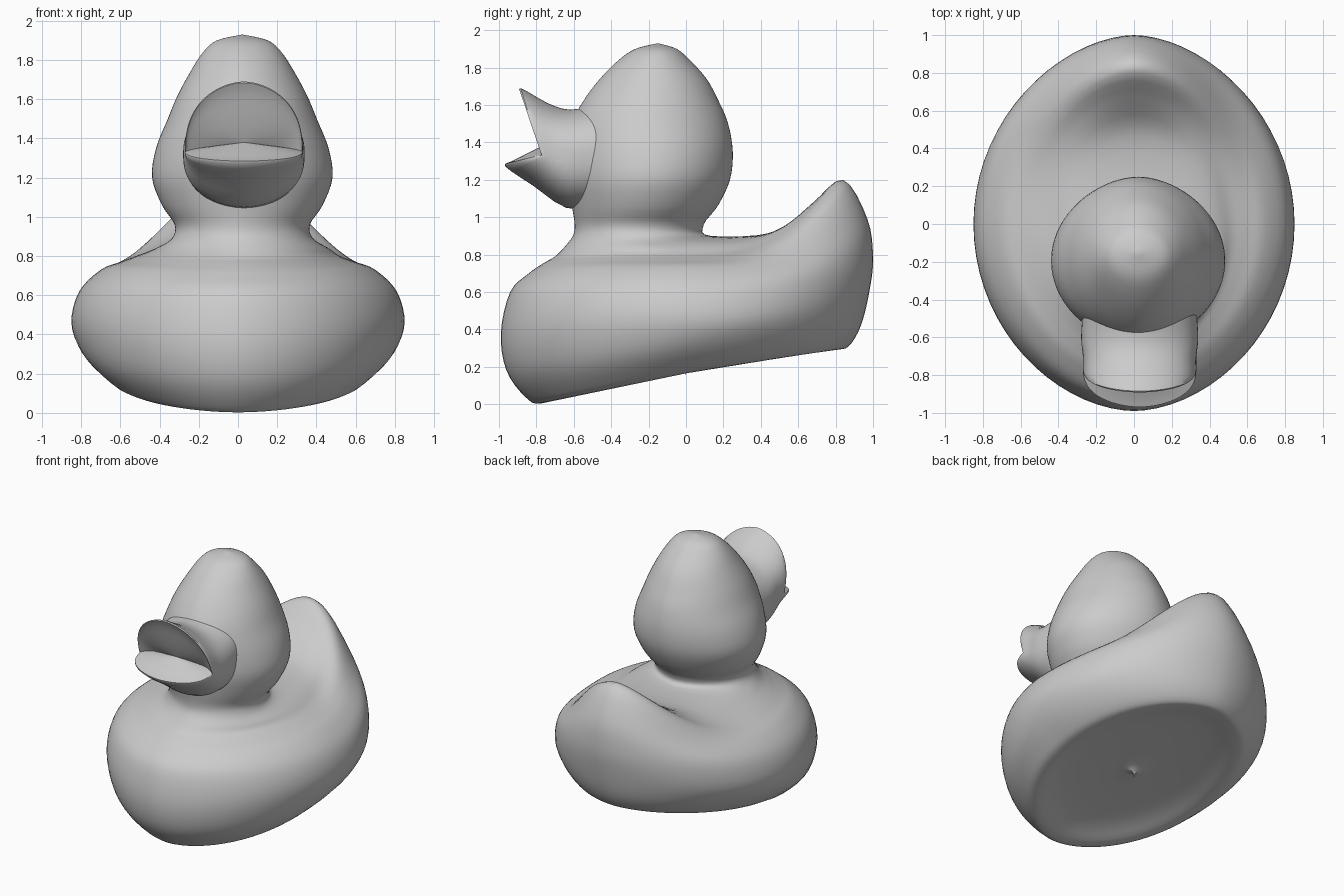
import bpy, bmesh
from math import sin, cos, pi
from mathutils import Vector

cube = bpy.data.objects.get("Cube")
if cube:
    bpy.data.objects.remove(cube, do_unlink=True)

grey = bpy.data.materials.new("plain grey")
grey.use_nodes = True
colour = (0.6, 0.6, 0.6, 1)
grey.diffuse_color = colour
grey.node_tree.nodes["Principled BSDF"].inputs["Base Color"].default_value = colour

SEGMENTS = 72


def ring_points(offset, power_y, power_z, side, first, last):
    """Closed ring through a first point, two mirrored side points and a last point."""
    half_width, side_y, side_z = side
    points = []
    for i in range(SEGMENTS):
        angle = 2 * pi * i / SEGMENTS
        c, s = cos(angle), sin(angle)
        end_y, end_z = first if c > 0 else last
        x = offset + half_width * s * abs(s) ** 0.1
        y = side_y + (end_y - side_y) * abs(c) ** power_y
        z = side_z + (end_z - side_z) * abs(c) ** power_z
        points.append(Vector((x, y, z)))
    return points


def smooth_rings(rings, steps):
    """Add in-between rings along a smooth curve through the given ones."""
    result = []
    for k in range(len(rings) - 1):
        before, a = rings[max(k - 1, 0)], rings[k]
        b, after = rings[k + 1], rings[min(k + 2, len(rings) - 1)]
        for j in range(steps):
            t = j / steps
            ring = []
            for p, q, r, s in zip(before, a, b, after):
                ring.append(q + (r - p) * t / 2
                            + (p * 2 - q * 5 + r * 4 - s) * t * t / 2
                            + (q * 3 - p - r * 3 + s) * t ** 3 / 2)
            result.append(ring)
    return result + [rings[-1]]


def loft(name, rings, steps, sharp_angle):
    bm = bmesh.new()
    loops = [[bm.verts.new(p) for p in ring] for ring in smooth_rings(rings, steps)]
    for low, high in zip(loops, loops[1:]):
        for i in range(SEGMENTS):
            j = (i + 1) % SEGMENTS
            bm.faces.new((low[i], low[j], high[j], high[i]))
    # Collapse the pole rings, close an open start
    bmesh.ops.remove_doubles(bm, verts=bm.verts, dist=0.0005)
    bmesh.ops.holes_fill(bm, edges=[e for e in bm.edges if e.is_boundary])
    bmesh.ops.recalc_face_normals(bm, faces=bm.faces)
    mesh = bpy.data.meshes.new(name)
    bm.to_mesh(mesh)
    bm.free()
    mesh.materials.append(grey)
    obj = bpy.data.objects.new(name, mesh)
    bpy.context.collection.objects.link(obj)
    bpy.ops.object.select_all(action="DESELECT")
    obj.select_set(True)
    bpy.context.view_layer.objects.active = obj
    bpy.ops.object.shade_smooth_by_angle(angle=sharp_angle)
    return obj


# Body: height power, side (x, y, z), front (y, z), back (y, z)
body = [
    (1, (0, 0, .14), (0, .14), (0, .14)),          # nub under the base
    (1, (.06, 0, .2), (-.06, .19), (.06, .21)),
    (1, (.42, 0, .19), (-.55, .09), (.6, .29)),    # hollow base
    (1, (.6, 0, .165), (-.77, .005), (.8, .295)),  # base lip
    (1, (.69, 0, .21), (-.86, .04), (.87, .31)),
    (1, (.8, 0, .32), (-.96, .18), (.935, .42)),
    (2, (.85, 0, .46), (-.99, .38), (.98, .6)),
    (2, (.81, 0, .62), (-.94, .6), (1, .78)),
    (3, (.7, 0, .73), (-.84, .7), (.97, .99)),
    (3, (.6, 0, .77), (-.76, .755), (.84, 1.2)),   # tail rim
    (3, (.52, -.03, .8), (-.7, .79), (.67, 1.07)),
    (2, (.44, -.12, .84), (-.65, .84), (.47, .92)),
    (1, (.36, -.24, .89), (-.605, .9), (.13, .9)),  # neck
]
rings = [ring_points(.022 if i > 10 else 0, 1, power, *anchors)
         for i, (power, *anchors) in enumerate(body)]

# Head: height, half width, front y, back y
head = [
    (.96, .345, -.595, .095), (1.06, .41, -.61, .17), (1.2, .46, -.63, .235),
    (1.35, .44, -.63, .25), (1.5, .38, -.61, .225), (1.62, .33, -.55, .175),
    (1.74, .265, -.46, .11), (1.84, .2, -.36, .02), (1.9, .13, -.27, -.05),
    (1.93, 0, -.15, -.15),
]
for z, width, front, back in head:
    rings.append(ring_points(.022, 1, 1, (width, (front + back) / 2, z),
                             (front, z), (back, z)))
loft("body_and_head", rings, 4, pi / 3)

# Open beak: side (x, y, z), top (y, z), bottom (y, z)
beak = [
    ((.3, -.45, 1.33), (-.46, 1.6), (-.45, 1.05)),
    ((.31, -.6, 1.32), (-.62, 1.575), (-.64, 1.05)),
    ((.3, -.7, 1.33), (-.74, 1.61), (-.82, 1.17)),
    ((.3, -.77, 1.33), (-.885, 1.69), (-.965, 1.27)),  # lips
    ((.28, -.76, 1.34), (-.865, 1.63), (-.93, 1.3)),
    ((.2, -.74, 1.355), (-.81, 1.47), (-.83, 1.35)),   # inside of the mouth
    ((0, -.77, 1.38), (-.77, 1.38), (-.77, 1.38)),
]
loft("beak", [ring_points(.03, .8, .8, *anchors) for anchors in beak], 3, pi / 4)
